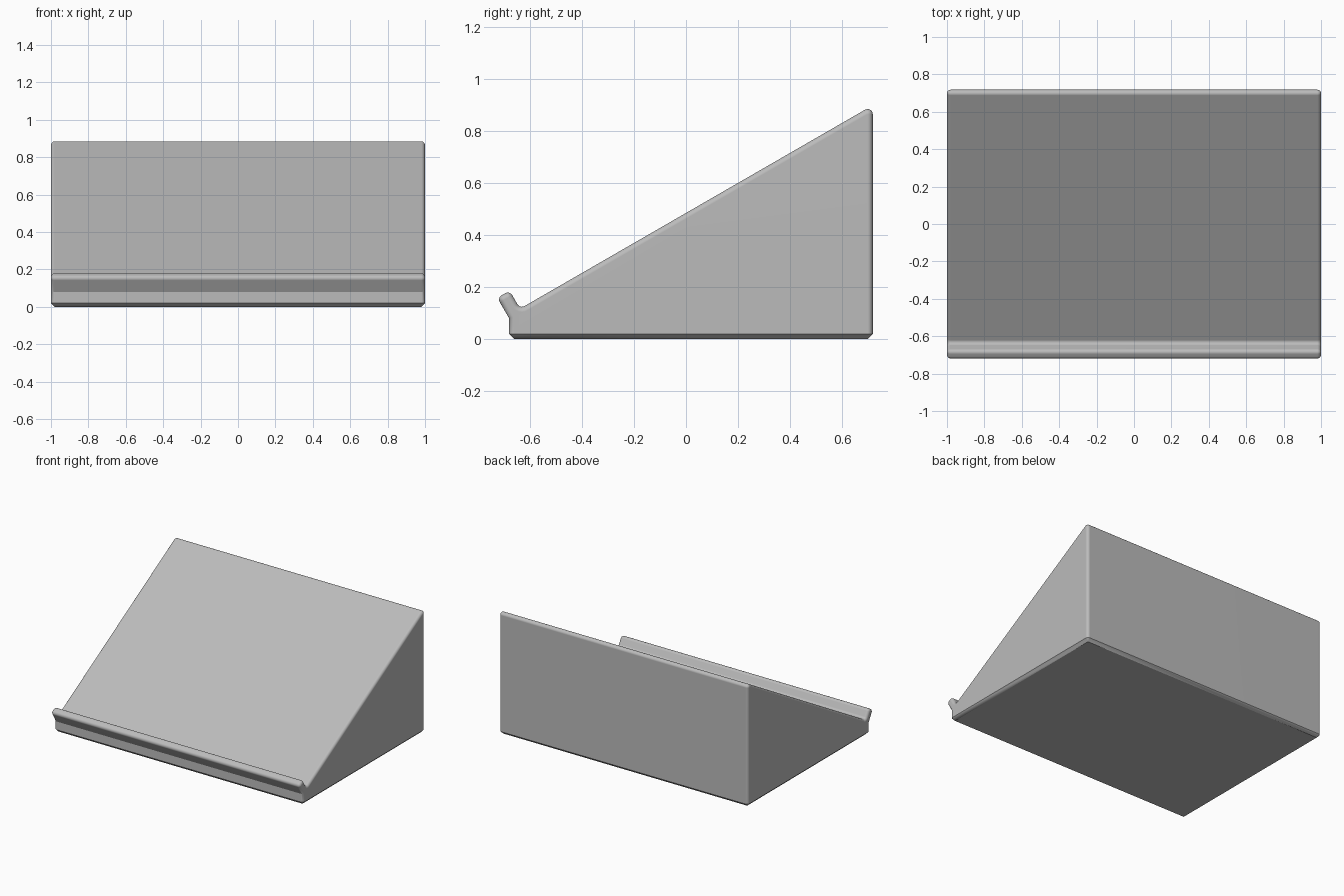
import bpy, bmesh, math
from mathutils import Vector

if "Cube" in bpy.data.objects:
    bpy.data.objects.remove(bpy.data.objects["Cube"], do_unlink=True)

R, STEPS, CHAMFER = 0.02, 6, 0.02
FRONT, BACK, HALF_W = -0.68, 0.718, 1.0

# Side profile (y, z, fillet kind): 1 convex, -1 concave, 0 sharp
PROFILE = [
    (BACK, CHAMFER, 0),
    (BACK, 0.899, 1),       # top of the slope
    (-0.638, 0.117, -1),    # valley behind the lip
    (-0.678, 0.186, 1),     # lip, inner tip
    (-0.726, 0.159, 1),     # lip, outer tip
    (FRONT, 0.080, 0),
    (FRONT, CHAMFER, 0),
]


def section(d):
    """Profile inset by d, with rolling-ball fillets (the base line stays put)."""
    pts = [Vector(p[:2]) for p in PROFILE]
    count = len(pts)
    dirs = [(pts[(i + 1) % count] - pts[i]).normalized() for i in range(count)]
    out = []
    for i, (p, (_, _, kind)) in enumerate(zip(pts, PROFILE)):
        u, v = dirs[i - 1], dirs[i]
        nu, nv = Vector((-u.y, u.x)), Vector((-v.y, v.x))
        du = 0 if i == 0 else d
        dv = 0 if i == count - 1 else d
        a, b = p + nu * du, p + nv * dv
        cross = u.x * v.y - u.y * v.x
        w = b - a
        corner = a + u * ((w.x * v.y - w.y * v.x) / cross)
        if not kind:
            out.append(corner)
            continue
        radius = R - kind * d
        turn = math.atan2(cross, u.dot(v))
        centre = corner - u * radius * math.tan(abs(turn) / 2) + nu * kind * radius
        start = math.atan2(-nu.y * kind, -nu.x * kind)
        for k in range(STEPS + 1):
            t = start + turn * k / STEPS
            out.append(centre + radius * Vector((math.cos(t), math.sin(t))))
    return out


# Rings along the width, rounding into both ends, with a chamfered base
bm = bmesh.new()
rings = []
angles = [math.pi / 2 * k / STEPS for k in range(STEPS + 1)]
ends = [(-1, a) for a in reversed(angles)] + [(1, a) for a in angles]
for side, a in ends:
    x = side * (HALF_W - R + R * math.sin(a))
    pts = [(x, p.x, p.y) for p in section(R * (1 - math.cos(a)))]
    inner_x = side * (HALF_W - CHAMFER)
    pts += [(inner_x, FRONT + CHAMFER, 0), (inner_x, BACK - CHAMFER, 0)]
    rings.append([bm.verts.new(p) for p in pts])
for r0, r1 in zip(rings, rings[1:]):
    n = len(r0)
    for i in range(n):
        j = (i + 1) % n
        bm.faces.new((r0[i], r0[j], r1[j], r1[i]))

# End caps and the chamfers beneath them
for ring in (rings[0], rings[-1]):
    bm.faces.new(ring[:-2])
    bm.faces.new((ring[-3], ring[-2], ring[-1], ring[0]))
bmesh.ops.remove_doubles(bm, verts=bm.verts, dist=1e-5)
bmesh.ops.recalc_face_normals(bm, faces=bm.faces)
mesh = bpy.data.meshes.new("wedge_stand")
bm.to_mesh(mesh)
bm.free()

# One plain grey
grey = bpy.data.materials.new("plain_grey")
grey.use_nodes = True
colour = (0.5, 0.5, 0.5, 1)
grey.diffuse_color = colour
grey.node_tree.nodes["Principled BSDF"].inputs["Base Color"].default_value = colour
mesh.materials.append(grey)

# Wedge stand with its holding lip
stand = bpy.data.objects.new("wedge_stand", mesh)
bpy.context.collection.objects.link(stand)
bpy.ops.object.select_all(action="DESELECT")
stand.select_set(True)
bpy.context.view_layer.objects.active = stand
bpy.ops.object.shade_smooth_by_angle(angle=math.radians(25))
weighted = stand.modifiers.new("even_shading", "WEIGHTED_NORMAL")
weighted.keep_sharp = True
